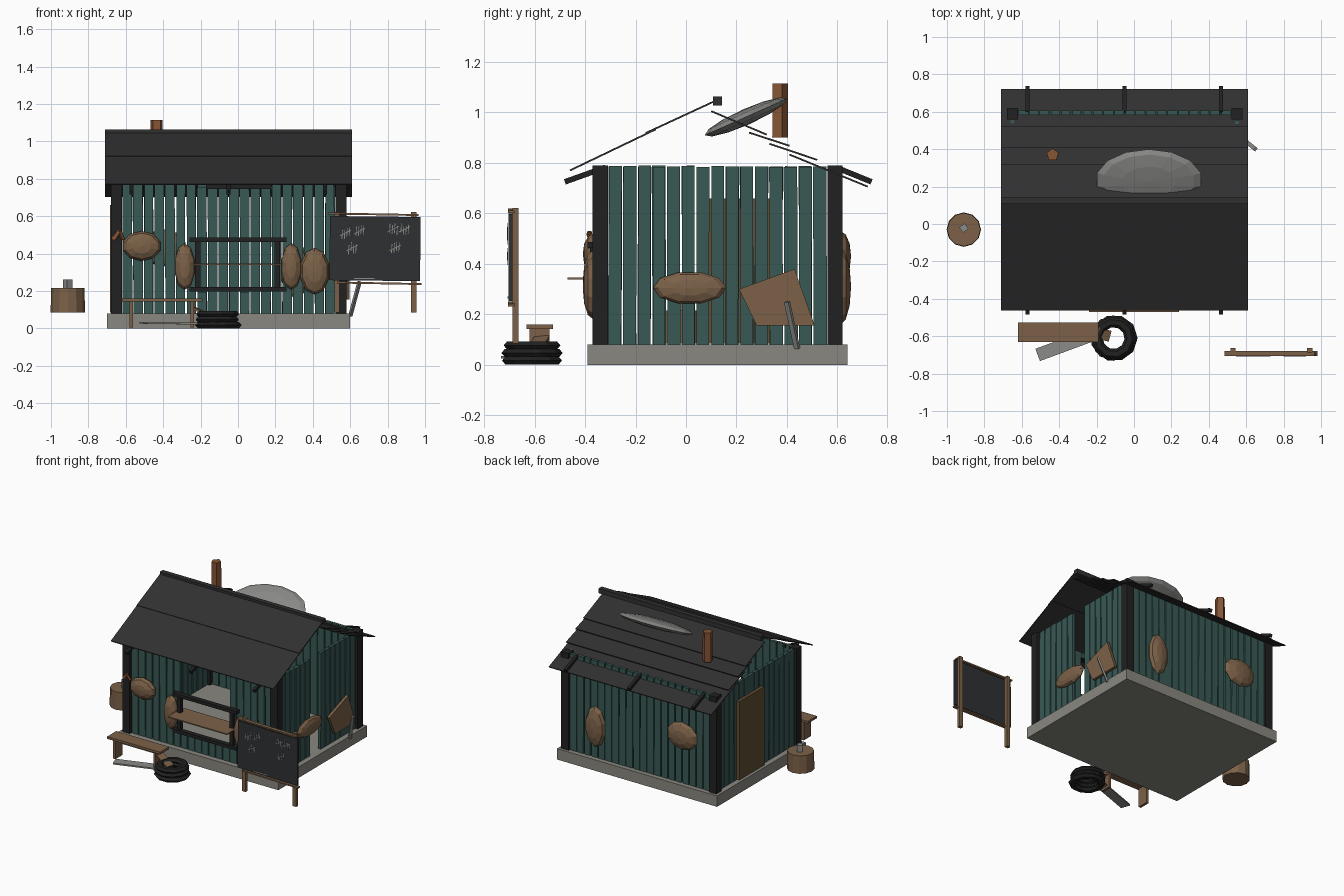
import bpy, bmesh, math, random
from mathutils import Vector, Matrix

random.seed(4)
if "Cube" in bpy.data.objects:
    bpy.data.objects.remove(bpy.data.objects["Cube"])


def material(name, *rgb):
    m = bpy.data.materials.new(name)
    m.use_nodes = True
    m.diffuse_color = (*rgb, 1)
    m.node_tree.nodes["Principled BSDF"].inputs["Base Color"].default_value = (*rgb, 1)
    return m


TEAL = material("teal paint", 0.04, 0.1, 0.09)
ROOF = material("roof charcoal", 0.03, 0.03, 0.03)
BLACK = material("black timber", 0.015, 0.015, 0.016)
WOOD = material("brown wood", 0.2, 0.12, 0.065)
DOOR = material("dark brown wood", 0.12, 0.075, 0.035)
BRICK = material("orange brown", 0.24, 0.09, 0.035)
STONE = material("concrete grey", 0.25, 0.245, 0.215)
METAL = material("metal grey", 0.26, 0.26, 0.25)
SLATE = material("slate board", 0.028, 0.03, 0.032)


def finish(name, bm, mat):
    bmesh.ops.recalc_face_normals(bm, faces=bm.faces)
    me = bpy.data.meshes.new(name)
    bm.to_mesh(me)
    bm.free()
    me.materials.append(mat)
    ob = bpy.data.objects.new(name, me)
    bpy.context.scene.collection.objects.link(ob)
    return ob


def add_box(bm, lo, hi, rot=None):
    lo, hi = Vector(lo), Vector(hi)
    m = Matrix.Translation((lo + hi) / 2) @ (rot or Matrix()) @ Matrix.Diagonal((*(hi - lo), 1))
    bmesh.ops.create_cube(bm, size=1, matrix=m)


def box(name, lo, hi, mat, rot=None):
    bm = bmesh.new()
    add_box(bm, lo, hi, rot)
    return finish(name, bm, mat)


def beam(name, a, b, w, h, mat):
    """Bar from a to b; h is its thickness in the upright plane."""
    a, b = Vector(a), Vector(b)
    z = (b - a).normalized()
    x = z.cross(Vector((0, 0, 1))).normalized()
    rot = Matrix((x, z.cross(x), z)).transposed().to_4x4()
    bm = bmesh.new()
    m = Matrix.Translation((a + b) / 2) @ rot @ Matrix.Diagonal((w, h, (b - a).length, 1))
    bmesh.ops.create_cube(bm, size=1, matrix=m)
    return finish(name, bm, mat)


def lens(name, centre, size, mat, rot=None, sides=10):
    """Flattened faceted ellipsoid whose thin axis is local z."""
    bm = bmesh.new()
    m = Matrix.Translation(centre) @ (rot or Matrix()) @ Matrix.Diagonal((*size, 1))
    bmesh.ops.create_uvsphere(bm, u_segments=sides, v_segments=6, radius=1, matrix=m)
    return finish(name, bm, mat)


def drum(name, centre, r, z0, z1, sides, mat):
    bm = bmesh.new()
    bmesh.ops.create_cone(bm, cap_ends=True, segments=sides, radius1=r, radius2=r * 0.97,
                          depth=z1 - z0, matrix=Matrix.Translation((*centre, (z0 + z1) / 2)))
    return finish(name, bm, mat)


# Foundation and corner posts
box("foundation", (-0.7, -0.39, 0), (0.6, 0.64, 0.08), STONE)
for side, x in (("right", -0.65), ("left", 0.55)):
    for end, y in (("front", -0.34), ("back", 0.59)):
        box(f"{end}_{side}_post", (x - 0.03, y - 0.03, 0.08), (x + 0.03, y + 0.03, 0.79), BLACK)


# Plank walls: each plank is split around an opening, if there is one
def plank_wall(name, axis, across, start, end, count, opening=None):
    bm = bmesh.new()
    step = (end - start) / count
    for i in range(count):
        mid = start + (i + 0.5) * step
        spans = [(0.08, 0.79)]
        if opening and opening[0] < mid < opening[1]:
            spans = [s for s in ((0.08, opening[2]), (opening[3], 0.79)) if s[1] - s[0] > 0.01]
        half = step / 2 - random.uniform(0.002, 0.005)
        skew = Matrix.Rotation(random.uniform(-0.004, 0.004), 4, "Y" if axis == 0 else "X")
        for z0, z1 in spans:
            lo, hi = [0, 0, z0], [0, 0, z1 - random.uniform(0, 0.006)]
            lo[axis], hi[axis] = mid - half, mid + half
            lo[1 - axis], hi[1 - axis] = across - 0.011, across + 0.011
            add_box(bm, lo, hi, skew)
    return finish(name, bm, TEAL)


plank_wall("front_wall", 0, -0.34, -0.62, 0.52, 20, (-0.2, 0.2, 0.2, 0.75))
plank_wall("back_wall", 0, 0.595, -0.62, 0.52, 20)
plank_wall("left_wall", 1, 0.55, -0.31, 0.56, 15, (0.03, 0.16, 0.08, 0.79))
plank_wall("right_wall", 1, -0.65, -0.31, 0.56, 15)
box("door", (-0.685, 0.07, 0.085), (-0.662, 0.36, 0.66), DOOR)

# Serving hatch: frame and counter
for part, z in (("sill", 0.21), ("rail", 0.475)):
    box(f"hatch_{part}", (-0.26, -0.39, z - 0.012), (0.26, -0.355, z + 0.012), BLACK)
for x in (-0.215, 0.21):
    box("hatch_upright", (x - 0.014, -0.38, 0.2), (x + 0.014, -0.352, 0.48), BLACK)
box("hatch_header", (-0.17, -0.37, 0.745), (0.18, -0.33, 0.77), BLACK)
box("hatch_counter", (-0.24, -0.47, 0.339), (0.24, -0.3, 0.347), WOOD)
beam("wall_hook", (-0.665, -0.37, 0.475), (-0.63, -0.385, 0.525), 0.015, 0.02, BRICK)
beam("wall_hook_arm", (-0.635, -0.385, 0.525), (-0.615, -0.37, 0.475), 0.015, 0.015, BRICK)

# Roof sheets as (y, z) spans, ridge beam and rafter tails
sheets = [((-0.46, 0.77), (-0.12, 0.933)), ((-0.16, 0.918), (0.125, 1.05)),
          ((0.1, 1.005), (0.32, 0.912)), ((0.25, 0.92), (0.41, 0.868)),
          ((0.33, 0.876), (0.52, 0.812)), ((0.41, 0.833), (0.72, 0.706))]
for (y0, z0), (y1, z1) in sheets:
    beam("roof_sheet", (-0.05, y0, z0), (-0.05, y1, z1), 1.32, 0.007, ROOF)
box("ridge_beam", (-0.71, 0.107, 1.028), (0.61, 0.142, 1.063), ROOF)
for x in (-0.57, -0.05, 0.465):
    beam("front_rafter_tail", (x, -0.48, 0.725), (x, -0.32, 0.782), 0.022, 0.022, BLACK)
    beam("back_rafter_tail", (x, 0.6, 0.78), (x, 0.735, 0.725), 0.022, 0.022, BLACK)

# Chimney and the disc stuck in the roof
drum("chimney", (-0.435, 0.37), 0.035, 0.9, 1.115, 5, BRICK)
lens("roof_disc", (0.08, 0.237, 0.982), (0.285, 0.178, 0.032), METAL,
     Matrix.Rotation(math.radians(24), 4, "X"), 14)

# Oval wooden patches on the walls: x, z, half width, half height
flat = Matrix.Rotation(math.pi / 2, 4, "X")
for y, patches in ((-0.367, ((-0.515, 0.44, 0.105, 0.08), (-0.285, 0.33, 0.055, 0.125),
                             (0.285, 0.33, 0.055, 0.125), (0.41, 0.305, 0.08, 0.125))),
                   (0.612, ((0.305, 0.31, 0.08, 0.15), (-0.4, 0.43, 0.125, 0.1)))):
    for x, z, w, h in patches:
        lens("wall_patch", (x, y, z), (w, h, 0.042), WOOD, flat)
lens("side_patch", (0.57, 0.015, 0.305), (0.065, 0.145, 0.03), WOOD, Matrix.Rotation(math.pi / 2, 4, "Y"))

# Side shutter and its prop
bm = bmesh.new()
rim = [bm.verts.new((0.575, y, z)) for y, z in ((0.21, 0.3), (0.43, 0.38), (0.51, 0.155), (0.28, 0.155))]
solid = bmesh.ops.extrude_face_region(bm, geom=[bm.faces.new(rim)])
bmesh.ops.translate(bm, vec=(0.02, 0, 0),
                    verts=[v for v in solid["geom"] if isinstance(v, bmesh.types.BMVert)])
bm.faces.new(rim) if not any(set(f.verts) == set(rim) for f in bm.faces) else None
finish("side_shutter", bm, WOOD)
beam("shutter_prop", (0.6, 0.44, 0.065), (0.65, 0.4, 0.25), 0.022, 0.012, METAL)

# Notice board with posts, rails and chalk strokes
box("notice_board", (0.49, -0.703, 0.255), (0.975, -0.688, 0.598), SLATE, Matrix.Rotation(0.01, 4, "Y"))
for x in (0.53, 0.94):
    box("notice_post", (x - 0.014, -0.688, 0.085), (x + 0.014, -0.664, 0.622), WOOD)
for x0, x1, z in ((0.485, 0.965, 0.61), (0.53, 0.98, 0.241)):
    beam("notice_rail", (x0, -0.692, z + 0.004), (x1, -0.692, z - 0.004), 0.026, 0.01, WOOD)
for cx, cz in ((0.575, 0.51), (0.65, 0.52), (0.61, 0.43), (0.83, 0.53), (0.89, 0.53), (0.84, 0.43)):
    for i in range(4):
        x, z = cx + (i - 1.5) * 0.013, cz + random.uniform(-0.01, 0.01)
        beam("chalk_stroke", (x, -0.706, z - 0.025), (x + 0.003, -0.706, z + 0.025), 0.003, 0.004, METAL)
    beam("chalk_slash", (cx - 0.03, -0.707, cz - 0.015), (cx + 0.03, -0.707, cz + 0.015), 0.003, 0.004, METAL)
box("chalk_line", (0.62, -0.708, 0.263), (0.73, -0.704, 0.27), METAL)

# Bench and loose planks
box("bench_seat", (-0.62, -0.632, 0.143), (-0.19, -0.527, 0.16), WOOD)
for x in (-0.57, -0.245):
    box("bench_leg", (x - 0.009, -0.62, 0.005), (x + 0.009, -0.54, 0.143), WOOD)
beam("fallen_wood", (-0.24, -0.57, 0.11), (-0.13, -0.6, 0.06), 0.06, 0.012, WOOD)
beam("loose_plank", (-0.515, -0.7, 0.03), (-0.19, -0.58, 0.025), 0.07, 0.01, METAL)


# Stacked tyres
def tyre(name, centre, ring, tube):
    bm = bmesh.new()
    sides = 10
    loops = []
    for i in range(sides):
        a = math.tau * i / sides
        loop = []
        for j in range(6):
            b = math.tau * j / 6
            r = ring + tube * 1.5 * math.cos(b)
            loop.append(bm.verts.new((r * math.cos(a), r * math.sin(a), tube * math.sin(b))))
        loops.append(loop)
    for i in range(sides):
        p, q = loops[i], loops[(i + 1) % sides]
        for j in range(6):
            k = (j + 1) % 6
            bm.faces.new((p[j], q[j], q[k], p[k]))
    ob = finish(name, bm, BLACK)
    ob.location = centre
    ob.rotation_euler.z = random.uniform(0, 1)


for dx, z, r in ((0, 0.017, 0.096), (-0.006, 0.047, 0.093), (-0.004, 0.077, 0.087)):
    tyre("tyre", (-0.105 + dx, -0.61, z), r, 0.019)

# Chopping stump with an iron wedge
drum("chopping_stump", (-0.91, -0.03), 0.092, 0.085, 0.215, 12, WOOD)
box("iron_wedge", (-0.928, -0.04, 0.212), (-0.892, -0.004, 0.262), METAL, Matrix.Rotation(0.6, 4, "Z"))
